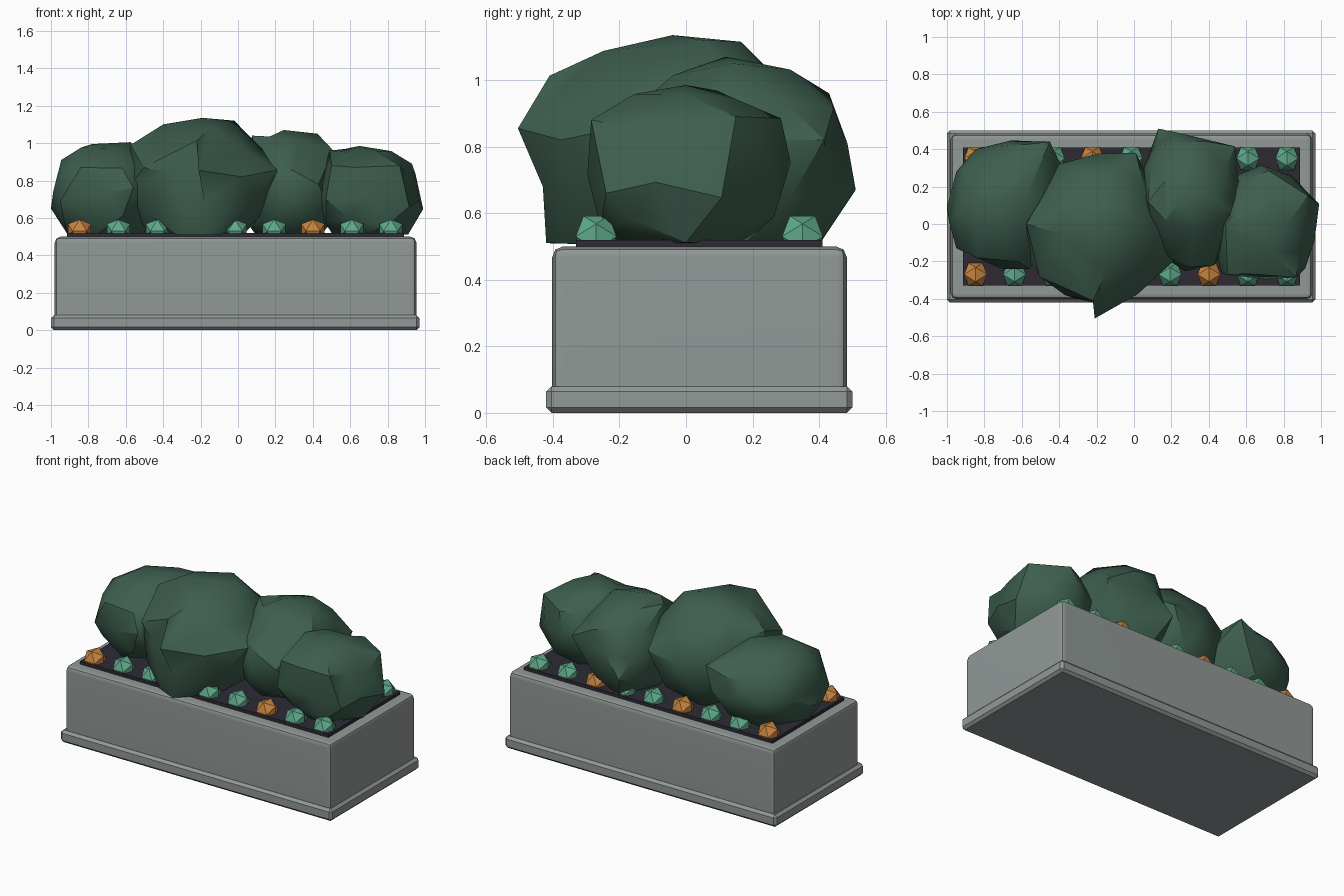
import bpy, bmesh, math, random
from mathutils import Vector, Matrix

if "Cube" in bpy.data.objects:
    bpy.data.objects.remove(bpy.data.objects["Cube"])

random.seed(4)


def material(name, rgb):
    m = bpy.data.materials.new(name)
    m.diffuse_color = (*rgb, 1)
    m.use_nodes = True
    m.node_tree.nodes["Principled BSDF"].inputs["Base Color"].default_value = m.diffuse_color
    return m


STONE = material("grey stone", (0.285, 0.32, 0.31))
SOIL = material("dark soil", (0.026, 0.023, 0.034))
LEAF = material("dark green leaf", (0.047, 0.113, 0.077))
MINT = material("mint bloom", (0.115, 0.40, 0.26))
ORANGE = material("orange bloom", (0.56, 0.23, 0.05))


def finish(bm, name, mat, smooth=None):
    mesh = bpy.data.meshes.new(name)
    bm.to_mesh(mesh)
    bm.free()
    mesh.materials.append(mat)
    ob = bpy.data.objects.new(name, mesh)
    bpy.context.collection.objects.link(ob)
    if smooth:
        bpy.ops.object.select_all(action='DESELECT')
        ob.select_set(True)
        bpy.context.view_layer.objects.active = ob
        bpy.ops.object.shade_smooth_by_angle(angle=math.radians(smooth))
    return ob


def box(name, lo, hi, mat, bevel=0, segments=2):
    bm = bmesh.new()
    lo, hi = Vector(lo), Vector(hi)
    bmesh.ops.create_cube(bm, size=1, matrix=Matrix.Translation((lo + hi) / 2)
                          @ Matrix.Diagonal((*(hi - lo), 1)))
    if bevel:
        bmesh.ops.bevel(bm, geom=bm.edges[:], offset=bevel, segments=segments,
                        profile=0.5, affect='EDGES')
    ob = finish(bm, name, mat, 30)
    mod = ob.modifiers.new("flat sides", 'WEIGHTED_NORMAL')
    mod.keep_sharp = True


# Stone planter with a wider foot, and soil just above the rim
box("planter_foot", (-1.0, -0.42, 0), (0.97, 0.5, 0.08), STONE, 0.016, 1)
box("planter_body", (-0.98, -0.402, 0.02), (0.954, 0.483, 0.5), STONE, 0.032)
box("soil", (-0.915, -0.33, 0.44), (0.887, 0.41, 0.52), SOIL)


# Blooms: icosahedra with an edge on top, every third one orange
def bloom(name, x, y, mat):
    bm = bmesh.new()
    a, b = 0.038, 0.0615
    for s in (-a, a):
        for t in (-b, b):
            for p in ((0, s, t), (s, t, 0), (t, 0, s)):
                bm.verts.new(p)
    bmesh.ops.convex_hull(bm, input=bm.verts[:])
    bmesh.ops.translate(bm, verts=bm.verts[:], vec=(x, y, 0.53))
    finish(bm, name, mat)


for row, y in (("front", -0.27), ("back", 0.35)):
    for i in range(9):
        bloom(f"{row}_bloom_{i + 1}", -0.847 + i * 0.208, y, MINT if i % 3 else ORANGE)


# Bushes: faceted lumps with a broad base; corners are pulled out to given
# tips and their neighbours follow part of the way
def bush(name, centre, radii, fullness, tips):
    bm = bmesh.new()
    bmesh.ops.create_icosphere(bm, subdivisions=2, radius=1)
    bm.verts.ensure_lookup_table()
    centre, radii = Vector(centre), Vector(radii)
    for v in bm.verts:
        d = v.co.normalized()
        h = d.xy.length
        if d.z < -0.05 and h > 0.01:
            d.xy *= h ** (fullness - 1)
        v.co = centre + d * radii * random.uniform(0.96, 1.04)
        v.co.z = max(v.co.z, 0.508)
    # match the closest tip and corner first
    pairs = sorted(((Vector(t) - v.co).length, i, v.index)
                   for i, t in enumerate(tips) for v in bm.verts)
    pulls, used = {}, set()
    for _, i, k in pairs:
        if i not in used and k not in pulls:
            used.add(i)
            pulls[k] = Vector(tips[i]) - bm.verts[k].co
    for v in bm.verts:
        near = [pulls[w.index] for e in v.link_edges
                for w in [e.other_vert(v)] if w.index in pulls]
        if v.index in pulls:
            v.co += pulls[v.index]
        elif near:
            v.co += 0.4 * sum(near, Vector()) / len(near)
        v.co.z = max(v.co.z, 0.508)
    bmesh.ops.dissolve_degenerate(bm, dist=0.001, edges=bm.edges[:])
    bmesh.ops.recalc_face_normals(bm, faces=bm.faces[:])
    finish(bm, name, LEAF, 30)


bush("left_bush", (-0.68, 0.11, 0.74), (0.31, 0.33, 0.27), 0.6, [
    (-1.0, 0.09, 0.65), (-0.945, 0.05, 0.91), (-0.78, 0.1, 0.995),
    (-0.575, 0.15, 1.005), (-0.45, 0.44, 0.9), (-0.70, 0.417, 0.85),
    (-0.95, 0.28, 0.74), (-0.95, -0.13, 0.69), (-0.84, -0.18, 0.87),
    (-0.56, -0.24, 0.76), (-0.91, 0.03, 0.51)])
bush("centre_left_bush", (-0.2, -0.05, 0.78), (0.37, 0.39, 0.34), 0.45, [
    (-0.21, -0.505, 0.855), (-0.22, -0.41, 1.013), (-0.19, -0.04, 1.135),
    (-0.40, -0.05, 1.10), (-0.02, 0.05, 1.12), (-0.15, 0.165, 1.115),
    (-0.575, 0.0, 0.99), (0.21, -0.2, 0.856), (-0.505, -0.28, 0.87),
    (-0.58, -0.1, 0.68), (-0.40, 0.32, 0.85), (0.01, 0.38, 0.85),
    (-0.18, -0.43, 0.68), (-0.18, -0.42, 0.51), (0.1, -0.29, 0.70),
    (0.02, -0.375, 0.82), (-0.37, -0.38, 0.84)])
bush("centre_right_bush", (0.29, 0.13, 0.75), (0.28, 0.35, 0.30), 0.6, [
    (0.13, 0.51, 0.67), (0.2, 0.43, 0.96), (0.25, 0.485, 0.81),
    (0.54, 0.415, 0.82), (0.56, 0.21, 0.82), (0.075, 0.12, 1.04),
    (0.245, 0.12, 1.07), (0.425, 0.14, 1.05), (0.51, 0.05, 0.96),
    (0.3, -0.23, 0.85), (0.43, -0.22, 0.78), (0.2, 0.41, 0.52)])
bush("right_bush", (0.69, 0.0, 0.72), (0.27, 0.29, 0.26), 0.65, [
    (0.99, 0.107, 0.647), (0.915, -0.24, 0.66), (0.865, -0.285, 0.88),
    (0.50, -0.27, 0.88), (0.47, -0.267, 0.70), (0.65, 0.0, 0.985),
    (0.82, 0.0, 0.957), (0.93, 0.15, 0.89), (0.68, 0.315, 0.75),
    (0.72, 0.285, 0.885), (0.84, 0.26, 0.74), (0.49, 0.0, 0.96),
    (0.91, 0.0, 0.512)])
